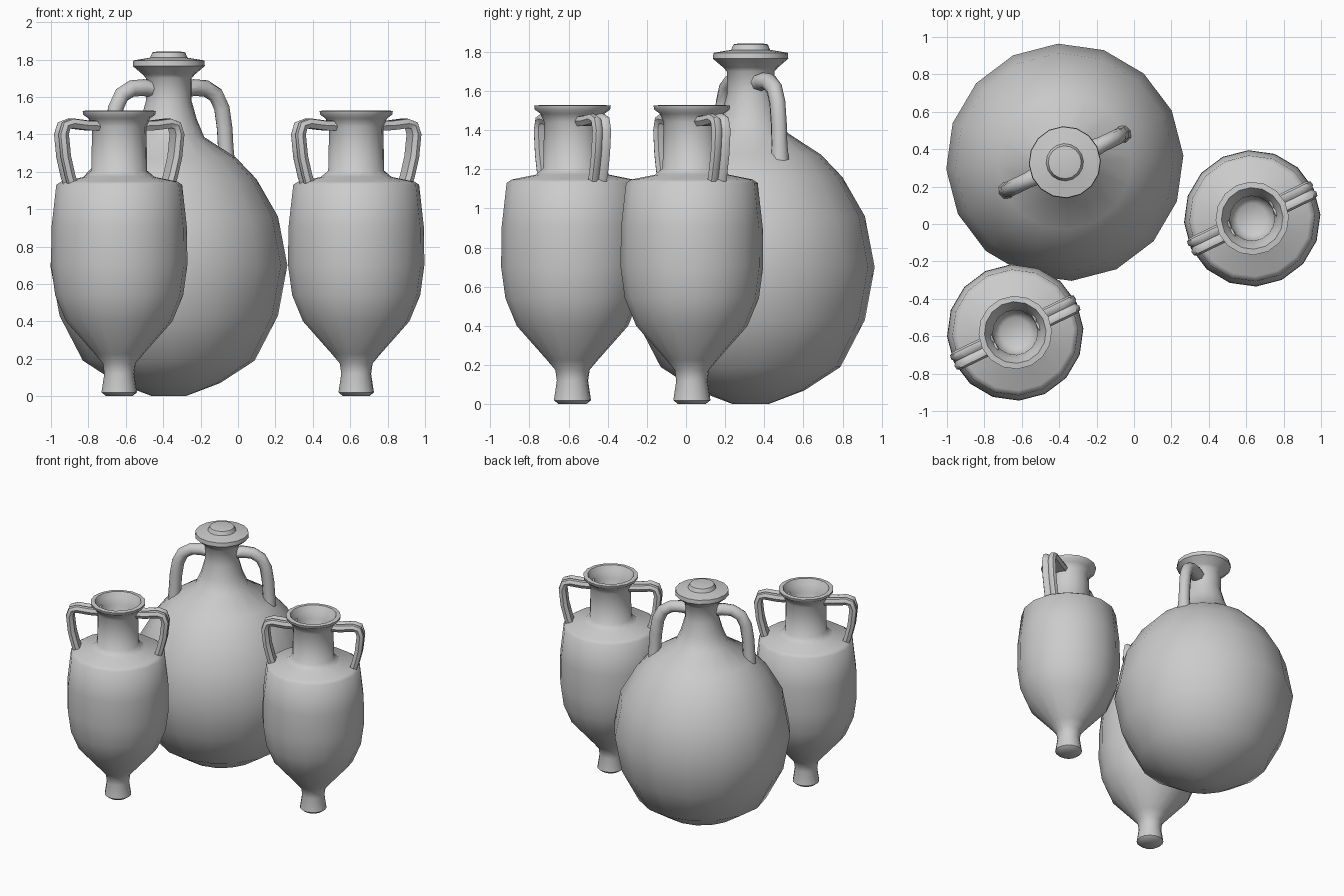
import bpy, bmesh, math
from mathutils import Vector

if "Cube" in bpy.data.objects:
    bpy.data.objects.remove(bpy.data.objects["Cube"])

TURN = math.radians(25.8)   # direction in which all handles point
SIDES = 16


def finish(bm, name, loc):
    bmesh.ops.recalc_face_normals(bm, faces=bm.faces)
    mesh = bpy.data.meshes.new(name)
    bm.to_mesh(mesh)
    bm.free()
    ob = bpy.data.objects.new(name, mesh)
    bpy.context.collection.objects.link(ob)
    ob.location = (loc[0], loc[1], 0)
    ob.rotation_euler.z = TURN
    bpy.ops.object.select_all(action='DESELECT')
    ob.select_set(True)
    bpy.context.view_layer.objects.active = ob
    bpy.ops.object.shade_smooth_by_angle(angle=math.radians(50))
    return ob


def lathe(name, profile, loc):
    """Revolve (radius, z) points; both ends are capped."""
    bm = bmesh.new()
    rings = []
    for r, z in profile:
        rings.append([bm.verts.new((r * math.cos(2 * math.pi * i / SIDES),
                                    r * math.sin(2 * math.pi * i / SIDES), z))
                      for i in range(SIDES)])
    skin(bm, rings)
    return finish(bm, name, loc)


def skin(bm, rings):
    for a, b in zip(rings, rings[1:]):
        n = len(a)
        for i in range(n):
            bm.faces.new((a[i], a[(i + 1) % n], b[(i + 1) % n], b[i]))
    bm.faces.new(rings[0])
    bm.faces.new(rings[-1])


def handle(name, path, section, loc, side):
    """Sweep a (thickness, width) section along an (radius, z, width scale) path."""
    bm = bmesh.new()
    rings = []
    for i, (r, z, s) in enumerate(path):
        p, q = path[max(i - 1, 0)], path[min(i + 1, len(path) - 1)]
        t = Vector((q[0] - p[0], q[1] - p[1])).normalized()
        n = Vector((-t.y, t.x))      # points outwards from the loop
        rings.append([bm.verts.new((side * (r + n.x * u), v * s, z + n.y * u))
                      for u, v in section])
    skin(bm, rings)
    return finish(bm, name, loc)


# Profiles
flask = [(0.09, 0), (0.275, 0.07), (0.46, 0.19), (0.585, 0.43), (0.635, 0.70),
         (0.585, 0.96), (0.47, 1.16), (0.36, 1.275), (0.19, 1.385), (0.15, 1.48),
         (0.122, 1.58), (0.122, 1.70), (0.14, 1.72), (0.193, 1.765), (0.19, 1.795),
         (0.10, 1.81), (0.088, 1.838), (0.06, 1.843)]
amphora = [(0.07, 0), (0.095, 0.02), (0.08, 0.12), (0.088, 0.175), (0.13, 0.225),
           (0.285, 0.40), (0.343, 0.54), (0.365, 0.70), (0.363, 0.90), (0.337, 1.13),
           (0.31, 1.148), (0.19, 1.172), (0.15, 1.205), (0.145, 1.44), (0.165, 1.485),
           (0.193, 1.505), (0.196, 1.525), (0.165, 1.528), (0.145, 1.49),
           (0.12, 1.44), (0.115, 1.32), (0.08, 1.29)]

# Handle sections: plain oval, and a strap with two ribs
oval = [(0.045 * math.cos(a * math.pi / 4), 0.042 * math.sin(a * math.pi / 4))
        for a in range(8)]
ribbed = [(0.012, 0), (0.028, 0.02), (0.024, 0.042), (0, 0.053), (-0.025, 0.04),
          (-0.025, -0.04), (0, -0.053), (0.024, -0.042), (0.028, -0.02)]

flask_path = [(0.06, 1.635, 1.3), (0.15, 1.65, 1.2), (0.22, 1.645, 1), (0.28, 1.61, 1),
              (0.315, 1.54, 1), (0.332, 1.43, 1), (0.338, 1.33, 1), (0.345, 1.24, 1.2)]
amphora_path = [(0.12, 1.445, 1), (0.2, 1.447, 1), (0.29, 1.458, 1), (0.328, 1.447, 1),
                (0.343, 1.40, 1), (0.33, 1.28, 1), (0.305, 1.18, 1), (0.285, 1.12, 1)]

# Large round flask and two slim amphorae
jars = [("large_flask", flask, flask_path, oval, (-0.37, 0.33)),
        ("left_amphora", amphora, amphora_path, ribbed, (-0.635, -0.58)),
        ("right_amphora", amphora, amphora_path, ribbed, (0.632, 0.03))]
for name, profile, path, section, loc in jars:
    lathe(name + "_body", profile, loc)
    for side, tag in ((1, "right"), (-1, "left")):
        handle(f"{name}_{tag}_handle", path, section, loc, side)
